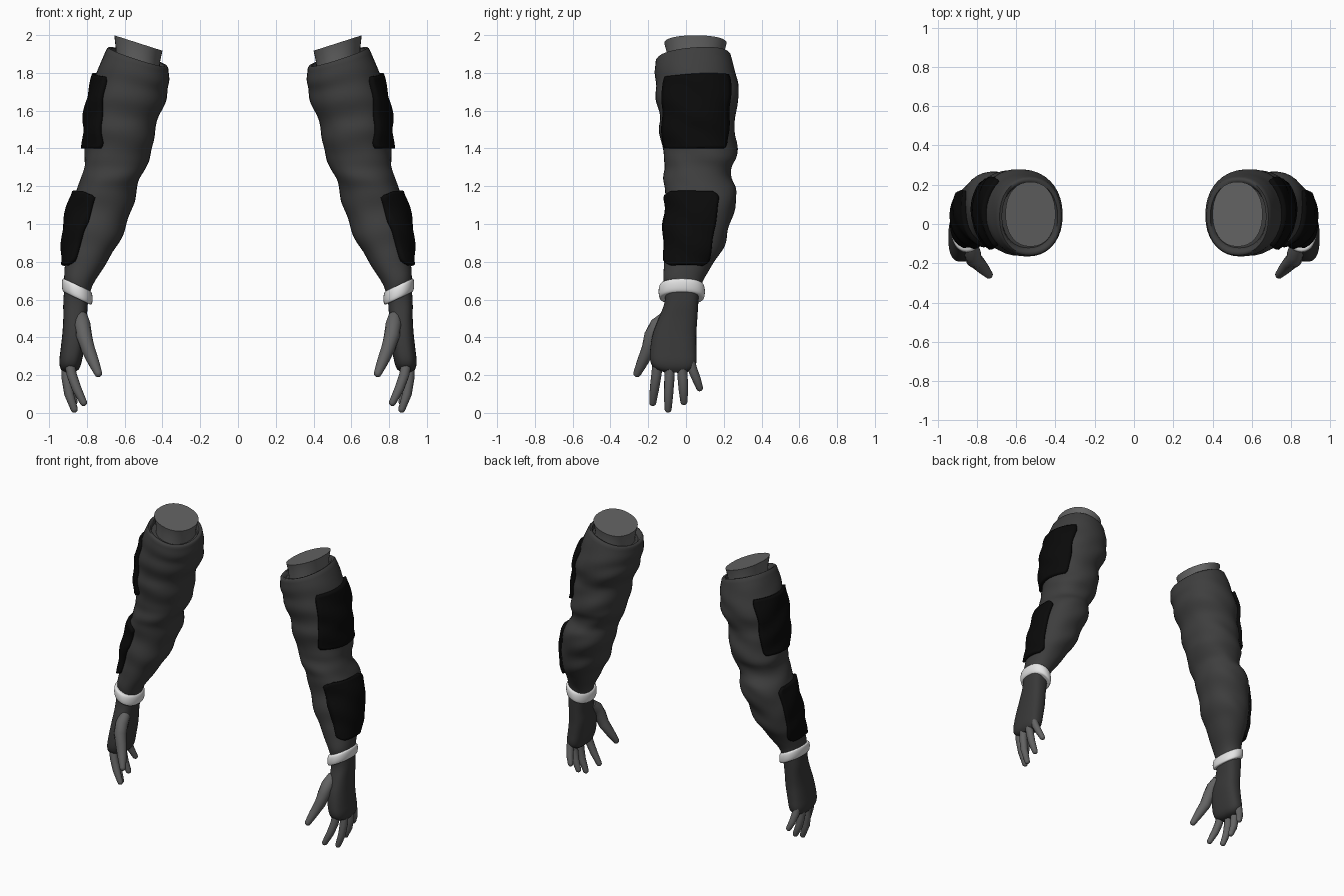
import bpy, bmesh, math
from mathutils import Vector

if "Cube" in bpy.data.objects:
    bpy.data.objects.remove(bpy.data.objects["Cube"])

SEG = 36


def material(name, r, g, b):
    m = bpy.data.materials.new(name)
    m.diffuse_color = (r, g, b, 1)
    m.use_nodes = True
    m.node_tree.nodes["Principled BSDF"].inputs["Base Color"].default_value = m.diffuse_color
    return m


SLEEVE = material("sleeve dark grey", 0.048, 0.048, 0.048)
GLOVE = material("glove charcoal", 0.040, 0.040, 0.040)
SKIN = material("skin grey", 0.125, 0.125, 0.125)
PAD = material("pad black", 0.003, 0.003, 0.003)
BAND = material("band white", 0.78, 0.78, 0.78)


def finish(name, bm, mat, angle=40, thickness=0):
    """Turn a bmesh into a smooth object mirrored to both arms."""
    bmesh.ops.recalc_face_normals(bm, faces=bm.faces)
    me = bpy.data.meshes.new(name)
    bm.to_mesh(me)
    bm.free()
    me.materials.append(mat)
    me.shade_smooth()
    me.set_sharp_from_angle(angle=math.radians(angle))
    ob = bpy.data.objects.new(name, me)
    bpy.context.collection.objects.link(ob)
    if thickness:
        s = ob.modifiers.new("thickness", 'SOLIDIFY')
        s.thickness = thickness
        s.offset = 0
    mir = ob.modifiers.new("other_arm", 'MIRROR')
    mir.use_mirror_merge = False
    return ob


def skin_rings(rings, closed=True, caps=True):
    """Bridge a list of point rings into a surface."""
    bm = bmesh.new()
    vs = [[bm.verts.new(p) for p in r] for r in rings]
    n = len(vs[0])
    for a, b in zip(vs, vs[1:]):
        for i in range(n if closed else n - 1):
            j = (i + 1) % n
            bm.faces.new((a[i], a[j], b[j], b[i]))
    if caps:
        bm.faces.new(vs[0])
        bm.faces.new(vs[-1])
    return bm


def oval(t, power):
    c, s = math.cos(t), math.sin(t)
    e = 2 / power
    return math.copysign(abs(c) ** e, c), math.copysign(abs(s) ** e, s)


def oval_ring(z, x0, x1, y0, y1, tilt=0, power=2.2):
    cx, cy, rx, ry = (x0 + x1) / 2, (y0 + y1) / 2, (x1 - x0) / 2, (y1 - y0) / 2
    pts = []
    for i in range(SEG):
        c, s = oval(2 * math.pi * i / SEG, power)
        pts.append((cx + rx * c, cy + ry * s, z + tilt * rx * c))
    return pts


def smooth_row(keys, z):
    """Cubic interpolation of profile rows ordered by falling z."""
    i = 0
    while i < len(keys) - 2 and z < keys[i + 1][0]:
        i += 1
    a, b = keys[i], keys[i + 1]
    p, q = keys[max(i - 1, 0)], keys[min(i + 2, len(keys) - 1)]
    h = b[0] - a[0]
    t = (z - a[0]) / h
    out = []
    for k in range(1, 5):
        ma = (b[k] - p[k]) / (b[0] - p[0]) * h
        mb = (q[k] - a[k]) / (q[0] - a[0]) * h
        out.append((2*t**3 - 3*t**2 + 1) * a[k] + (t**3 - 2*t**2 + t) * ma
                   + (3*t**2 - 2*t**3) * b[k] + (t**3 - t**2) * mb)
    return out


# Sleeve profile: z, inner x, outer x, front y, back y
SLEEVE_ROWS = [
    (1.885, .37, .69, -.16, .235), (1.80, .365, .735, -.165, .26),
    (1.72, .37, .765, -.16, .275), (1.65, .385, .785, -.155, .28),
    (1.56, .42, .80, -.14, .255), (1.50, .44, .80, -.14, .26),
    (1.42, .45, .805, -.13, .27), (1.35, .465, .815, -.115, .265),
    (1.30, .49, .815, -.11, .245), (1.24, .52, .83, -.125, .24),
    (1.18, .535, .855, -.11, .265), (1.10, .555, .885, -.10, .265),
    (1.00, .59, .905, -.11, .23), (.90, .63, .915, -.115, .21),
    (.80, .70, .915, -.115, .15), (.70, .77, .92, -.12, .09),
    (.63, .79, .92, -.105, .075)]


def clamp(v):
    return max(0.0, min(1.0, v))


def sleeve_point(z, t, scale=1.0, offset=0.0):
    x0, x1, y0, y1 = smooth_row(SLEEVE_ROWS, z)
    cx, cy = (x0 + x1) / 2, (y0 + y1) / 2
    # diagonal cloth folds, fading out at both ends
    fade = clamp((z - .72) / .15) * clamp((1.86 - z) / .12)
    fold = 1 + .022 * fade * math.sin(36 * z + 2.2 * math.cos(t - 1) + 1.5 * math.sin(2 * t))
    c, s = oval(t, 2.2)
    dx = c * ((x1 - x0) / 2 * scale * fold + offset)
    dy = s * ((y1 - y0) / 2 * scale * fold + offset)
    top = clamp((z - 1.68) / .2)
    low = clamp((.85 - z) / .2)
    return (cx + dx, cy + dy, z + top * (.32 * dx + .08 * dy) + low * .45 * dx)


# Sleeve, with a rolled-in top rim
angles = [2 * math.pi * i / SEG for i in range(SEG)]
rings = [[sleeve_point(1.855, t, .80) for t in angles],
         [sleeve_point(1.882, t, .88) for t in angles],
         [sleeve_point(1.885, t, .97) for t in angles]]
N = 70
for k in range(N + 1):
    z = 1.877 - (1.877 - .64) * k / N
    rings.append([sleeve_point(z, t) for t in angles])
finish("sleeve", skin_rings(rings), SLEEVE, 60)

# Bare upper arm showing above the sleeve
finish("upper_arm", skin_rings([
    oval_ring(1.80, .42, .645, -.095, .195, .32),
    oval_ring(1.90, .412, .648, -.10, .20, .32),
    oval_ring(1.958, .40, .655, -.115, .215, .32)]), SKIN, 40)


def pad(name, z_top, z_bottom, y_top, y_bottom, rounding):
    """Thick plate wrapped on the outer side of the sleeve."""
    rows, cols = 26, 18
    grid = []
    for r in range(rows + 1):
        v = r / rows
        z = z_top + (z_bottom - z_top) * v
        x0, x1, sy0, sy1 = smooth_row(SLEEVE_ROWS, z)
        a = y_top[0] + (y_bottom[0] - y_top[0]) * v
        b = y_top[1] + (y_bottom[1] - y_top[1]) * v
        corner = clamp((abs(2 * v - 1) - .78) / .22)
        half = (b - a) / 2 * (1 - rounding * corner ** 2.5)
        mid = (a + b) / 2
        line = []
        for c in range(cols + 1):
            y = mid + half * (2 * c / cols - 1)
            s = (y - (sy0 + sy1) / 2) / ((sy1 - sy0) / 2 + .01)
            s = max(-.97, min(.97, s))
            t = math.asin(math.copysign(abs(s) ** 1.1, s))
            line.append(sleeve_point(z, t, 1, .004))
        grid.append(line)
    finish(name, skin_rings(grid, closed=False, caps=False), PAD, 50, .034)


pad("upper_arm_pad", 1.765, 1.40, (-.12, .235), (-.12, .215), .06)
pad("forearm_pad", 1.17, .765, (-.115, .18), (-.112, .115), .28)

# Wrist band: rounded profile swept round a tilted oval
rings = []
for k in range(13):
    a = math.pi * (k / 12 - .5)
    g = .016 * (1 - abs(math.cos(a)) ** .6)
    z = .642 - .036 * math.sin(a)
    rings.append(oval_ring(z, .77 + g, .933 - g, -.145 + g, .10 - g, .47))
finish("wrist_band", skin_rings(rings), BAND, 50)

# Gloved palm
GLOVE_ROWS = [
    (.66, .79, .92, -.11, .07), (.58, .795, .925, -.115, .065),
    (.50, .80, .925, -.145, .06), (.42, .80, .93, -.175, .055),
    (.33, .815, .94, -.19, .055), (.27, .828, .946, -.188, .055),
    (.235, .84, .94, -.165, .042), (.215, .86, .925, -.115, .005)]
rings = []
for k in range(29):
    z = .66 - (.66 - .215) * k / 28
    rings.append(oval_ring(z, *smooth_row(GLOVE_ROWS, z), tilt=0, power=2.6))
finish("glove", skin_rings(rings), GLOVE, 50)


def digit(name, points, radii):
    """Tapered tube with a rounded tip through a few joints."""
    pts = [Vector(p) for p in points]
    rad = list(radii)
    end = (pts[-1] - pts[-2]).normalized()
    tip, r = pts[-1].copy(), rad[-1]
    for a in (30, 55, 78):
        a = math.radians(a)
        pts.append(tip + end * r * math.sin(a))
        rad.append(r * math.cos(a))
    rings = []
    for i, p in enumerate(pts):
        d = pts[min(i + 1, len(pts) - 1)] - pts[max(i - 1, 0)]
        q = d.to_track_quat('Z', 'Y')
        rings.append([p + q @ Vector((rad[i] * math.cos(2 * math.pi * j / 14),
                                      rad[i] * math.sin(2 * math.pi * j / 14), 0))
                      for j in range(14)])
    finish(name, skin_rings(rings), SKIN, 60)


# Fingers and thumb
F = (.028, .027, .025, .019)
digit("index_finger", [(.895, -.148, .28), (.88, -.157, .20), (.855, -.167, .13), (.818, -.176, .055)], F)
digit("middle_finger", [(.91, -.085, .27), (.907, -.088, .18), (.895, -.092, .10), (.867, -.095, .02)], F)
digit("ring_finger", [(.91, -.022, .27), (.907, -.018, .19), (.893, -.014, .12), (.868, -.011, .06)], F)
digit("little_finger", [(.905, .02, .28), (.90, .035, .23), (.89, .055, .18), (.872, .072, .132)],
      (.026, .025, .023, .018))
digit("thumb", [(.83, -.10, .51), (.822, -.15, .465), (.815, -.18, .41), (.795, -.198, .34),
                (.765, -.23, .27), (.74, -.258, .21)], (.034, .042, .042, .037, .030, .021))
